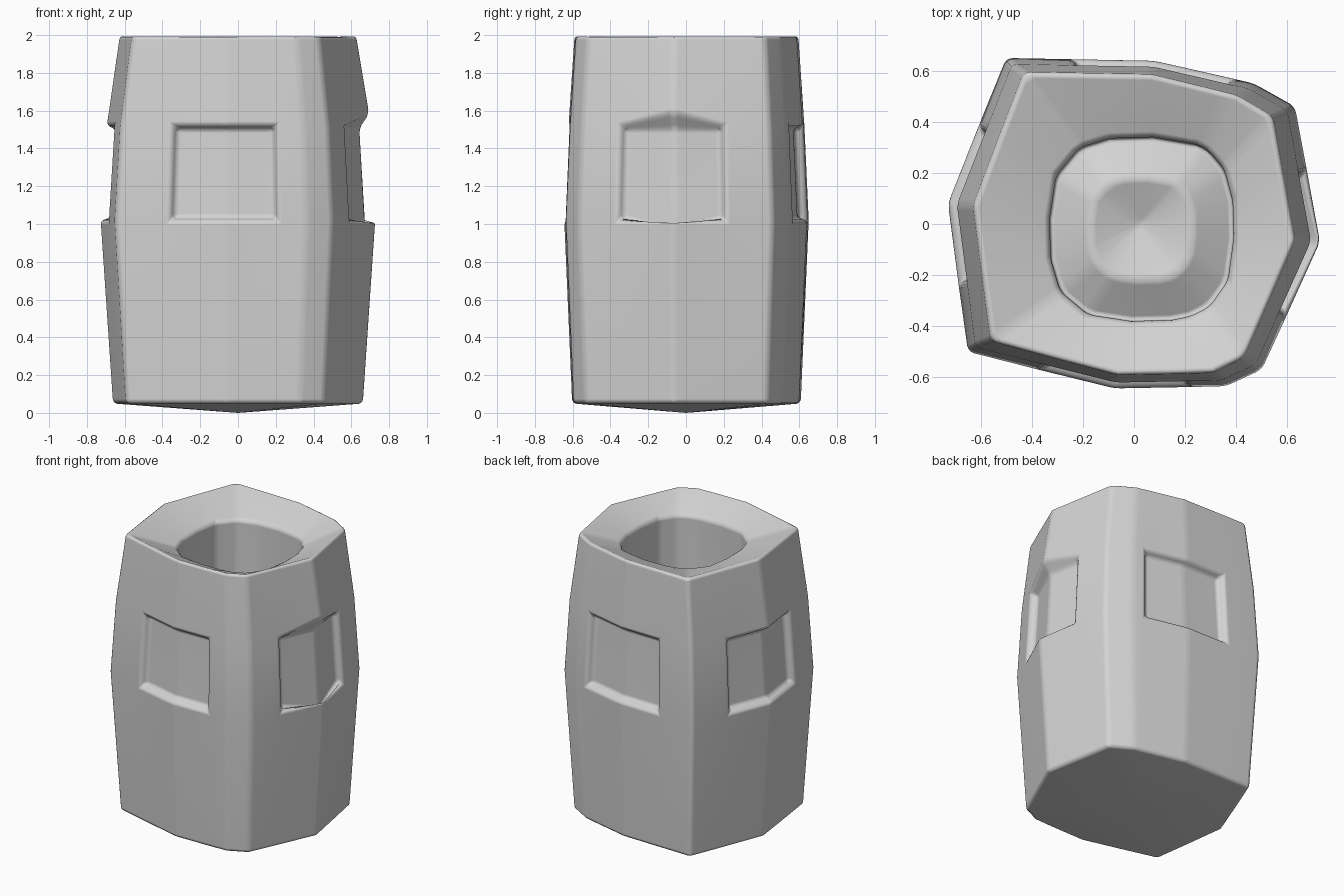
import bpy, bmesh, math

if "Cube" in bpy.data.objects:
    bpy.data.objects.remove(bpy.data.objects["Cube"], do_unlink=True)

mat = bpy.data.materials.new("plain grey")
mat.use_nodes = True
mat.diffuse_color = (0.65, 0.65, 0.65, 1)
mat.node_tree.nodes["Principled BSDF"].inputs["Base Color"].default_value = mat.diffuse_color

# Outline at the widest height: corners, side creases and recess edges
OUTLINE = [(-.65, -.5), (-.36, -.574), (-.075, -.645), (.21, -.64), (.36, -.635), (.5, -.57),
           (.597, -.36), (.73, -.07), (.677, .21), (.63, .46), (.47, .55),
           (.38, .571), (.08, .64), (-.23, .645), (-.5, .65),
           (-.61, .38), (-.73, .08), (-.688, -.23)]
RECESS_STARTS = (1, 6, 11, 15)
N = len(OUTLINE)
bm = bmesh.new()


def outer_ring(z, sx, sy):
    return [bm.verts.new((x * sx, y * sy, z)) for x, y in OUTLINE]


def inner_ring(z, r):
    ring = []
    for x, y in OUTLINE:
        a = math.atan2(y, x)
        c, s = math.cos(a), math.sin(a)
        k = r / (abs(c) ** 3 + abs(s) ** 3) ** (1 / 3)
        ring.append(bm.verts.new((.03 + k * c, -.02 + k * s, z)))
    return ring


def bridge(a, b):
    return [bm.faces.new((a[i], a[(i + 1) % N], b[(i + 1) % N], b[i])) for i in range(N)]


def fan(ring, centre, flip):
    tip = bm.verts.new(centre)
    for i in range(N):
        f = (ring[i], ring[(i + 1) % N], tip)
        bm.faces.new(f[::-1] if flip else f)


# Outer wall, rim, cavity wall and raised cavity floor
rings = [outer_ring(.05, .91, .935), outer_ring(1.02, 1, 1),
         outer_ring(1.52, .955, .965), outer_ring(2, .86, .915),
         inner_ring(1.9, .36), inner_ring(1.2, .37), inner_ring(.4, .36),
         inner_ring(.5, .2)]
bands = [bridge(a, b) for a, b in zip(rings, rings[1:])]
fan(rings[0], (0, 0, 0), True)
fan(rings[-1], (.02, 0, .42), False)

# Sunken panel on each side
bm.normal_update()
for start in RECESS_STARTS:
    bmesh.ops.inset_region(bm, faces=bands[1][start:start + 2], thickness=.012,
                           depth=-.05, use_even_offset=True)
# The left panel's upper and lower edges peak at its crease
rings[1][7].co.z -= .08
rings[2][7].co.z += .07

bmesh.ops.recalc_face_normals(bm, faces=bm.faces)
mesh = bpy.data.meshes.new("vessel_body")
bm.to_mesh(mesh)
bm.free()
mesh.materials.append(mat)
body = bpy.data.objects.new("vessel_body", mesh)
bpy.context.collection.objects.link(body)

# Soft edges
bev = body.modifiers.new("soft edges", "BEVEL")
bev.width = .03
bev.segments = 3
bev.limit_method = "ANGLE"
bev.angle_limit = math.radians(12)
mesh.polygons.foreach_set("use_smooth", [True] * len(mesh.polygons))
wn = body.modifiers.new("flat panels", "WEIGHTED_NORMAL")
wn.keep_sharp = True
